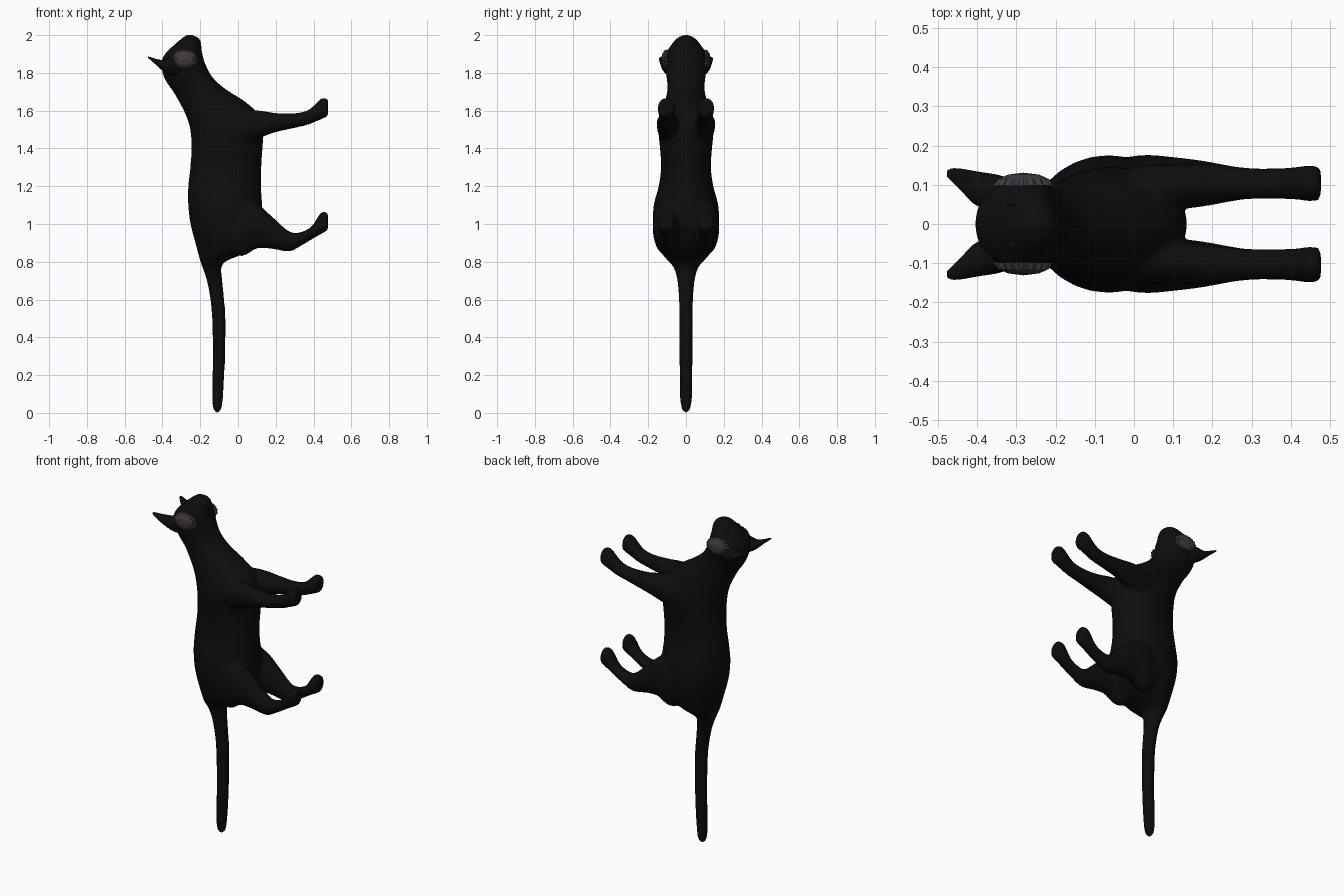
import bpy, bmesh, math
from mathutils import Matrix, Vector


def material(name, rgb):
    m = bpy.data.materials.new(name)
    m.diffuse_color = (*rgb, 1)
    return m


BLACK = material("black fur", (0.004, 0.004, 0.004))
GREY = material("grey cheek fur", (0.052, 0.04, 0.052))


def smooth_rings(rings, steps=5):
    """Catmull-Rom interpolation through the given cross-sections."""
    out = []
    for i in range(len(rings) - 1):
        a, b, c, d = (rings[min(max(j, 0), len(rings) - 1)] for j in range(i - 1, i + 3))
        for s in range(steps):
            t = s / steps
            out.append([0.5 * (2 * q + (r - p) * t + (2 * p - 5 * q + 4 * r - w) * t * t
                               + (3 * q - p - 3 * r + w) * t ** 3)
                        for p, q, r, w in zip(a, b, c, d)])
    return out + [rings[-1]]


def loft(bm, rings, axis, side=1, n=28):
    """Skin ellipses (position, low, high, y centre, y half width) along x or z."""
    loops = []
    for t, lo, hi, yc, hw in smooth_rings(rings):
        loop = []
        for k in range(n):
            a = 2 * math.pi * k / n
            u = (lo + hi) / 2 + (hi - lo) / 2 * math.cos(a)
            y = side * (yc + hw * math.sin(a))
            loop.append(bm.verts.new((t, y, u) if axis == "x" else (u, y, t)))
        loops.append(loop)
    for p, q in zip(loops, loops[1:]):
        for k in range(n):
            bm.faces.new((p[k], p[(k + 1) % n], q[(k + 1) % n], q[k]))
    bm.faces.new(loops[0])
    bm.faces.new(loops[-1])


def finish(name, bm, mat, smooth=True):
    bmesh.ops.recalc_face_normals(bm, faces=bm.faces[:])
    me = bpy.data.meshes.new(name)
    bm.to_mesh(me)
    bm.free()
    me.materials.append(mat)
    for p in me.polygons:
        p.use_smooth = smooth
    ob = bpy.data.objects.new(name, me)
    bpy.context.collection.objects.link(ob)
    return ob


# Tail, torso, neck and head along z: (z, x low, x high, y centre, half width)
trunk = [
    (0.0, -0.118, -0.102, 0, 0.008), (0.025, -0.133, -0.086, 0, 0.024),
    (0.1, -0.138, -0.078, 0, 0.033), (0.3, -0.134, -0.068, 0, 0.035),
    (0.5, -0.138, -0.066, 0, 0.036), (0.6, -0.147, -0.073, 0, 0.038),
    (0.7, -0.165, -0.083, 0, 0.046), (0.77, -0.188, -0.088, 0, 0.066),
    (0.805, -0.2, -0.06, 0, 0.096), (0.84, -0.21, 0.02, 0, 0.125),
    (0.9, -0.226, 0.08, 0, 0.152), (1.0, -0.252, 0.125, 0, 0.174),
    (1.1, -0.264, 0.128, 0, 0.171), (1.2, -0.264, 0.122, 0, 0.145),
    (1.3, -0.253, 0.124, 0, 0.132), (1.4, -0.247, 0.13, 0, 0.138),
    (1.5, -0.253, 0.135, 0, 0.146), (1.58, -0.278, 0.11, 0, 0.13),
    (1.65, -0.314, 0.035, 0, 0.112), (1.7, -0.343, -0.045, 0, 0.1),
    (1.75, -0.378, -0.11, 0, 0.1), (1.8, -0.4, -0.15, 0, 0.107),
    (1.86, -0.405, -0.178, 0, 0.12), (1.9, -0.387, -0.188, 0, 0.113),
    (1.93, -0.358, -0.193, 0, 0.091), (1.96, -0.325, -0.195, 0, 0.07),
    (1.985, -0.295, -0.208, 0, 0.046), (2.0, -0.275, -0.238, 0, 0.018),
]
# Legs along x: (x, z low, z high, y centre, half width)
front_leg = [
    (-0.06, 1.45, 1.57, 0.08, 0.05), (0.03, 1.43, 1.6, 0.09, 0.062),
    (0.12, 1.458, 1.6, 0.097, 0.056), (0.2, 1.486, 1.588, 0.104, 0.05),
    (0.3, 1.508, 1.587, 0.103, 0.04), (0.37, 1.525, 1.603, 0.103, 0.04),
    (0.42, 1.545, 1.645, 0.104, 0.043), (0.445, 1.556, 1.668, 0.104, 0.046),
    (0.477, 1.57, 1.664, 0.104, 0.044),
]
hind_leg = [
    (-0.08, 0.87, 1.08, 0.09, 0.07), (0.02, 0.83, 1.13, 0.1, 0.076),
    (0.1, 0.87, 1.11, 0.103, 0.068), (0.18, 0.868, 1.04, 0.103, 0.058),
    (0.27, 0.854, 0.962, 0.103, 0.042), (0.33, 0.882, 0.957, 0.104, 0.038),
    (0.39, 0.918, 0.988, 0.104, 0.039), (0.425, 0.938, 1.042, 0.104, 0.043),
    (0.447, 0.95, 1.066, 0.104, 0.045), (0.477, 0.967, 1.06, 0.104, 0.043),
]
bm = bmesh.new()
loft(bm, trunk, "z")
for s in (-1, 1):
    loft(bm, front_leg, "x", s)
    loft(bm, hind_leg, "x", s)
body = finish("body_with_legs_and_tail", bm, BLACK)
# Fuse into one skin and soften the joints
fuse = body.modifiers.new("fuse", "REMESH")
fuse.mode = "VOXEL"
fuse.voxel_size = 0.01
fuse.use_smooth_shade = True
soft = body.modifiers.new("soften", "SMOOTH")
soft.factor = 0.5
soft.iterations = 6

# Ears along x, swept outwards to a point
ear = [
    (-0.31, 1.79, 1.885, 0.078, 0.036), (-0.35, 1.785, 1.885, 0.083, 0.043),
    (-0.4, 1.812, 1.869, 0.09, 0.044), (-0.44, 1.848, 1.876, 0.112, 0.029),
    (-0.465, 1.87, 1.884, 0.125, 0.017), (-0.477, 1.88, 1.886, 0.128, 0.008),
]
for s, label in ((-1, "right"), (1, "left")):
    bm = bmesh.new()
    loft(bm, ear, "x", s, 16)
    finish(label + "_ear", bm, BLACK)

    # Cheek tuft: shallow dome with a ragged rim
    bm = bmesh.new()
    n = 36
    top = bm.verts.new((-0.282, s * 0.131, 1.872))
    loops = []
    for r, y in ((0.55, 0.126), (0.85, 0.115), (1.0, 0.098)):
        loop = []
        for k in range(n):
            a = 2 * math.pi * k / n
            q = r * (1 + (0.07 if k % 2 else -0.05) * (r > 0.7))
            loop.append(bm.verts.new((-0.282 + 0.072 * q * math.cos(a), s * y,
                                      1.872 + 0.05 * q * math.sin(a))))
        loops.append(loop)
    for k in range(n):
        j = (k + 1) % n
        bm.faces.new((top, loops[0][k], loops[0][j]))
        for p, q in zip(loops, loops[1:]):
            bm.faces.new((p[k], q[k], q[j], p[j]))
    bm.faces.new(loops[-1])
    finish(label + "_cheek_tuft", bm, GREY, False)

    # Eye
    bm = bmesh.new()
    bmesh.ops.create_uvsphere(bm, u_segments=16, v_segments=10, radius=1,
                              matrix=Matrix.Translation(Vector((-0.305, s * 0.053, 1.947)))
                              @ Matrix.Diagonal((0.019, 0.014, 0.013, 1)))
    finish(label + "_eye", bm, BLACK)

# Nose
bm = bmesh.new()
bmesh.ops.create_uvsphere(bm, u_segments=16, v_segments=10, radius=1,
                          matrix=Matrix.Translation(Vector((-0.265, 0, 1.987)))
                          @ Matrix.Diagonal((0.018, 0.018, 0.013, 1)))
finish("nose", bm, BLACK)
